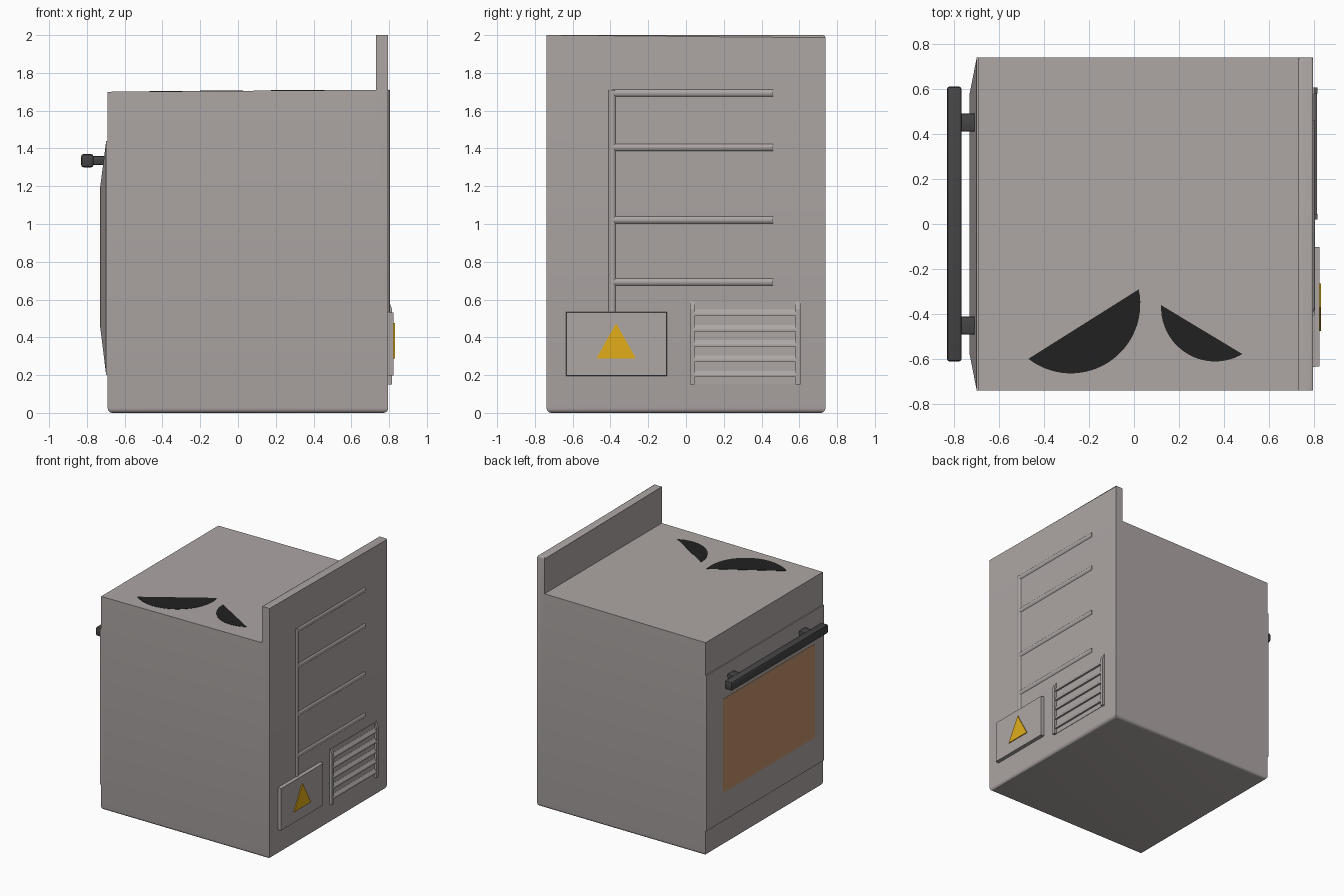
import bpy, bmesh, math
from mathutils import Matrix

if "Cube" in bpy.data.objects:
    bpy.data.objects.remove(bpy.data.objects["Cube"])


def mat(name, rgb):
    m = bpy.data.materials.new(name)
    m.diffuse_color = (*rgb, 1)
    m.use_nodes = True
    m.node_tree.nodes["Principled BSDF"].inputs["Base Color"].default_value = m.diffuse_color
    return m


STEEL = mat("warm_steel", (0.42, 0.385, 0.375))
DARK = mat("dark_metal", (0.06, 0.06, 0.06))
BLACK = mat("black_enamel", (0.015, 0.015, 0.015))
GLASS = mat("warm_glass", (0.55, 0.30, 0.15))
YELLOW = mat("warning_yellow", (0.75, 0.42, 0.01))


def finish(bm, name, material, smooth=False):
    bmesh.ops.recalc_face_normals(bm, faces=bm.faces)
    me = bpy.data.meshes.new(name)
    bm.to_mesh(me)
    bm.free()
    me.materials.append(material)
    ob = bpy.data.objects.new(name, me)
    bpy.context.collection.objects.link(ob)
    if smooth:
        bpy.ops.object.select_all(action='DESELECT')
        ob.select_set(True)
        bpy.context.view_layer.objects.active = ob
        bpy.ops.object.shade_smooth_by_angle(angle=math.radians(35))
    return ob


def loft(bm, a, b):
    """Closed solid between two matching outlines."""
    va, vb = [bm.verts.new(p) for p in a], [bm.verts.new(p) for p in b]
    n = len(va)
    bm.faces.new(va)
    bm.faces.new(vb)
    for i in range(n):
        bm.faces.new((va[i], va[(i + 1) % n], vb[(i + 1) % n], vb[i]))


def rect(x, y0, y1, z0, z1):
    return [(x, y0, z0), (x, y1, z0), (x, y1, z1), (x, y0, z1)]


def box(name, x0, x1, y0, y1, z0, z1, material, bevel=0):
    bm = bmesh.new()
    loft(bm, rect(x0, y0, y1, z0, z1), rect(x1, y0, y1, z0, z1))
    if bevel:
        bmesh.ops.bevel(bm, geom=bm.edges[:], offset=bevel, segments=2, profile=0.5, affect='EDGES')
    return finish(bm, name, material, bevel > 0)


def rod(name, y0, z0, y1, z1, x=0.78, r=0.024):
    bm = bmesh.new()
    ang = math.atan2(y1 - y0, z1 - z0)
    m = Matrix.Translation((x, (y0 + y1) / 2, (z0 + z1) / 2)) @ Matrix.Rotation(-ang, 4, 'X')
    bmesh.ops.create_cone(bm, cap_ends=True, segments=24, radius1=r, radius2=r,
                          depth=math.hypot(y1 - y0, z1 - z0), matrix=m)
    return finish(bm, name, STEEL, True)


# Body with raised back panel, extruded from its side profile
profile = [(-0.69, 0), (0.795, 0), (0.795, 2), (0.73, 2), (0.73, 1.71), (-0.69, 1.70)]
bm = bmesh.new()
loft(bm, [(x, -0.738, z) for x, z in profile], [(x, 0.738, z) for x, z in profile])
for test, size in ((lambda v: v.co.z < 0.001, 0.025), (lambda v: v.co.z > 1.99, 0.014)):
    bmesh.ops.bevel(bm, geom=[e for e in bm.edges if all(test(v) for v in e.verts)],
                    offset=size, segments=4, profile=0.5, affect='EDGES')
finish(bm, "oven_body", STEEL, True)

# Door: thin slab rising to a flat centre, filled by the window
bm = bmesh.new()
loft(bm, rect(-0.68, -0.738, 0.738, 0.20, 1.44), rect(-0.698, -0.738, 0.738, 0.20, 1.44))
loft(bm, rect(-0.698, -0.738, 0.738, 0.20, 1.44), rect(-0.729, -0.58, 0.58, 0.45, 1.20))
bmesh.ops.remove_doubles(bm, verts=bm.verts, dist=0.0001)
bmesh.ops.delete(bm, geom=[f for f in bm.faces if all(abs(v.co.x + 0.698) < 1e-4 for v in f.verts)],
                 context='FACES_ONLY')
finish(bm, "oven_door", STEEL)
box("door_window", -0.731, -0.72, -0.578, 0.578, 0.452, 1.198, GLASS)

# Handle
box("handle_bar", -0.83, -0.765, -0.61, 0.61, 1.30, 1.37, DARK, 0.012)
for s, side in ((-1, "front"), (1, "back")):
    box("handle_bracket_" + side, -0.775, -0.69, s * 0.45 - 0.04, s * 0.45 + 0.04, 1.313, 1.36, DARK, 0.006)


# Dark circle segments on the sloping top
def segment(name, cx, cy, r, a0, a1, n=28):
    pts = []
    for i in range(n + 1):
        a = math.radians(a0 + (a1 - a0) * i / n)
        x, y = cx + r * math.cos(a), cy + r * math.sin(a)
        pts.append((x, y, 1.70 + (x + 0.69) * 0.01 / 1.42))
    bm = bmesh.new()
    loft(bm, [(x, y, z - 0.01) for x, y, z in pts], [(x, y, z + 0.002) for x, y, z in pts])
    finish(bm, name, BLACK)


segment("large_hob_plate", -0.28, -0.355, 0.308, 232.2, 372.2)
segment("small_hob_plate", 0.36, -0.37, 0.24, 177.6, 300.3)

# Pipes half sunk in the rear panel
rod("pipe_riser", -0.391, 0.50, -0.391, 1.71)
for i, z in enumerate((0.693, 1.022, 1.406, 1.693)):
    rod(f"pipe_branch_{i + 1}", -0.391, z, 0.46, z)

# Electrical panel with warning triangle
bm = bmesh.new()
loft(bm, rect(0.785, -0.635, -0.10, 0.195, 0.535), rect(0.823, -0.632, -0.103, 0.198, 0.532))
finish(bm, "electrical_panel", STEEL)
bm = bmesh.new()
tri = [(-0.475, 0.287), (-0.265, 0.287), (-0.37, 0.475)]
loft(bm, [(0.81, y, z) for y, z in tri], [(0.83, y, z) for y, z in tri])
finish(bm, "warning_triangle", YELLOW)

# Vent: side rails and tilted slats
for i, y in enumerate((0.02, 0.58)):
    bm = bmesh.new()
    rail = [(0.785, 0.15), (0.815, 0.15), (0.815, 0.55), (0.80, 0.59), (0.785, 0.59)]
    loft(bm, [(x, y, z) for x, z in rail], [(x, y + 0.025, z) for x, z in rail])
    finish(bm, f"vent_rail_{i + 1}", STEEL)
for i in range(5):
    z = 0.205 + i * 0.081
    slat = [(0.785, z + 0.018), (0.799, z + 0.018), (0.813, z - 0.004), (0.813, z - 0.016), (0.785, z - 0.016)]
    bm = bmesh.new()
    loft(bm, [(x, 0.04, zz) for x, zz in slat], [(x, 0.585, zz) for x, zz in slat])
    finish(bm, f"vent_slat_{i + 1}", STEEL)
box("vent_back", 0.785, 0.798, 0.022, 0.603, 0.152, 0.588, STEEL)
